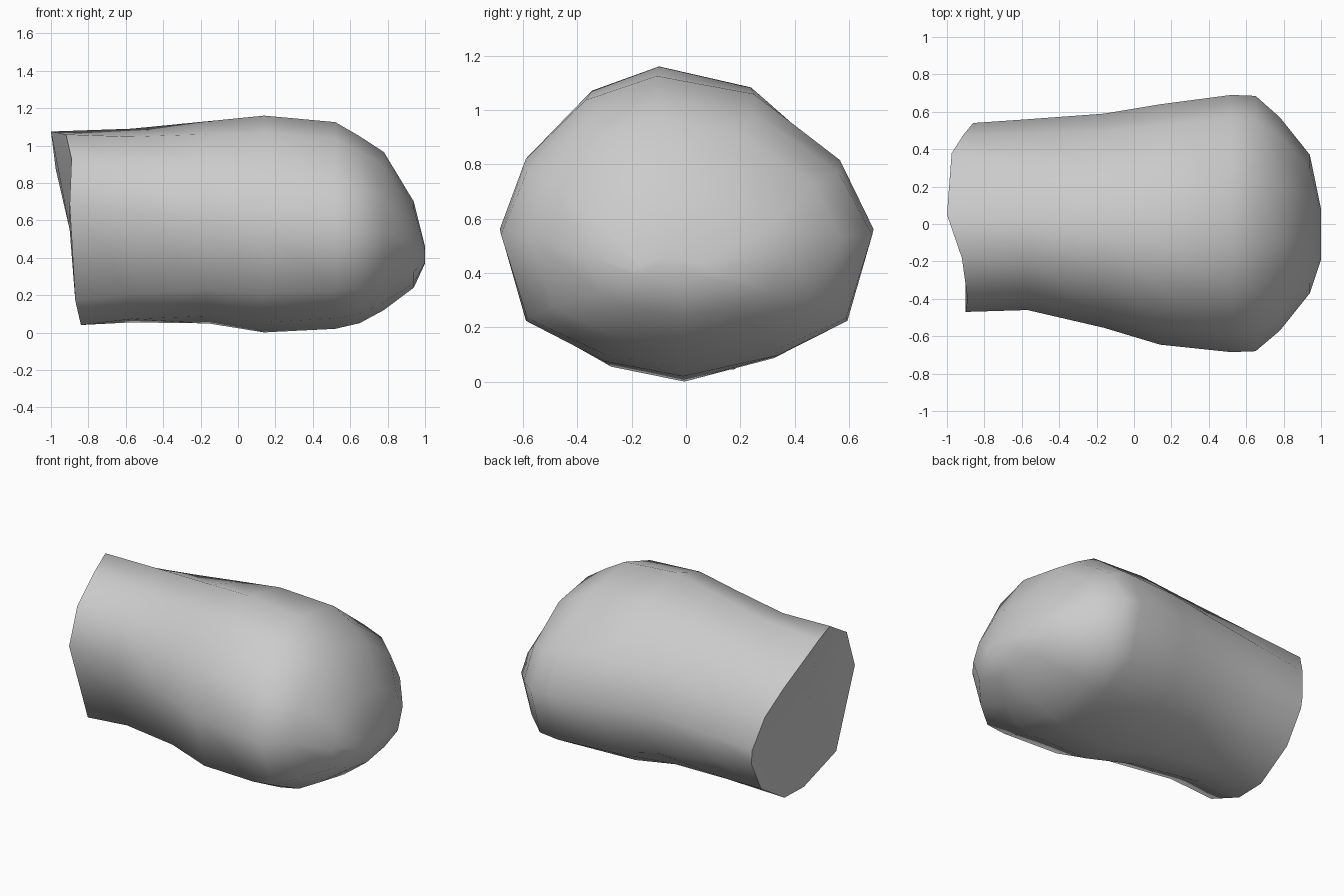
import bpy, bmesh, math

if "Cube" in bpy.data.objects:
    bpy.data.objects.remove(bpy.data.objects["Cube"])

# Unit cross-sections (y, z): the bulging body and the boxier cut end
BODY = [(1, -.02), (.82, .44), (.36, .88), (-.16, 1), (-.54, .84), (-.86, .45),
        (-1, -.02), (-.86, -.63), (-.44, -.9), (-.02, -1), (.49, -.86), (.86, -.63)]
CUT = [(1, -.1), (.88, .3), (.68, .62), (.03, 1), (-.43, .97), (-.86, .72),
       (-1, .26), (-.70, -.73), (-.12, -.98), (.28, -.97), (.76, -.68), (.99, -.28)]
# Slanted, uneven x positions of the cut end
CUT_X = [-.86, -.91, -.975, -1, -.92, -.89, -.90, -.87, -.84, -.84, -.84, -.85]

# Rings along x: x, y min, y max, z min, z max, blend towards the cut section
RINGS = [(None, -.47, .54, .03, 1.075, 1),
         (-.57, -.46, .56, .045, 1.09, .6),
         (-.16, -.555, .59, .045, 1.13, .25),
         (.14, -.645, .64, .0, 1.16, .05),
         (.52, -.685, .69, .02, 1.125, 0),
         (.65, -.68, .685, .05, 1.05, 0),
         (.78, -.57, .57, .12, .965, 0),
         (.94, -.37, .37, .24, .70, 0),
         (1.0, -.19, .08, .37, .46, 0)]

bm = bmesh.new()


def add_ring(x, y0, y1, z0, z1, t):
    verts = []
    for i, (b, c) in enumerate(zip(BODY, CUT)):
        u = b[0] + (c[0] - b[0]) * t
        v = b[1] + (c[1] - b[1]) * t
        px = CUT_X[i] if x is None else x
        verts.append(bm.verts.new((px, (y0 + y1) / 2 + u * (y1 - y0) / 2,
                                   (z0 + z1) / 2 + v * (z1 - z0) / 2)))
    return verts


# Skin between neighbouring rings
rings = [add_ring(*r) for r in RINGS]
n = len(BODY)
for a, b in zip(rings, rings[1:]):
    for i in range(n):
        j = (i + 1) % n
        bm.faces.new((a[i], a[j], b[j], b[i]))

# Rounded nose and flat cut end
bm.faces.new(rings[-1])
centre = bm.verts.new((-.90, .035, .55))
for i in range(n):
    bm.faces.new((rings[0][i], rings[0][(i + 1) % n], centre))
bmesh.ops.recalc_face_normals(bm, faces=bm.faces)

mesh = bpy.data.meshes.new("rounded_stub")
bm.to_mesh(mesh)
bm.free()
stub = bpy.data.objects.new("rounded_stub", mesh)
bpy.context.collection.objects.link(stub)
bpy.context.view_layer.objects.active = stub
stub.select_set(True)
bpy.ops.object.shade_smooth_by_angle(angle=math.radians(58))
